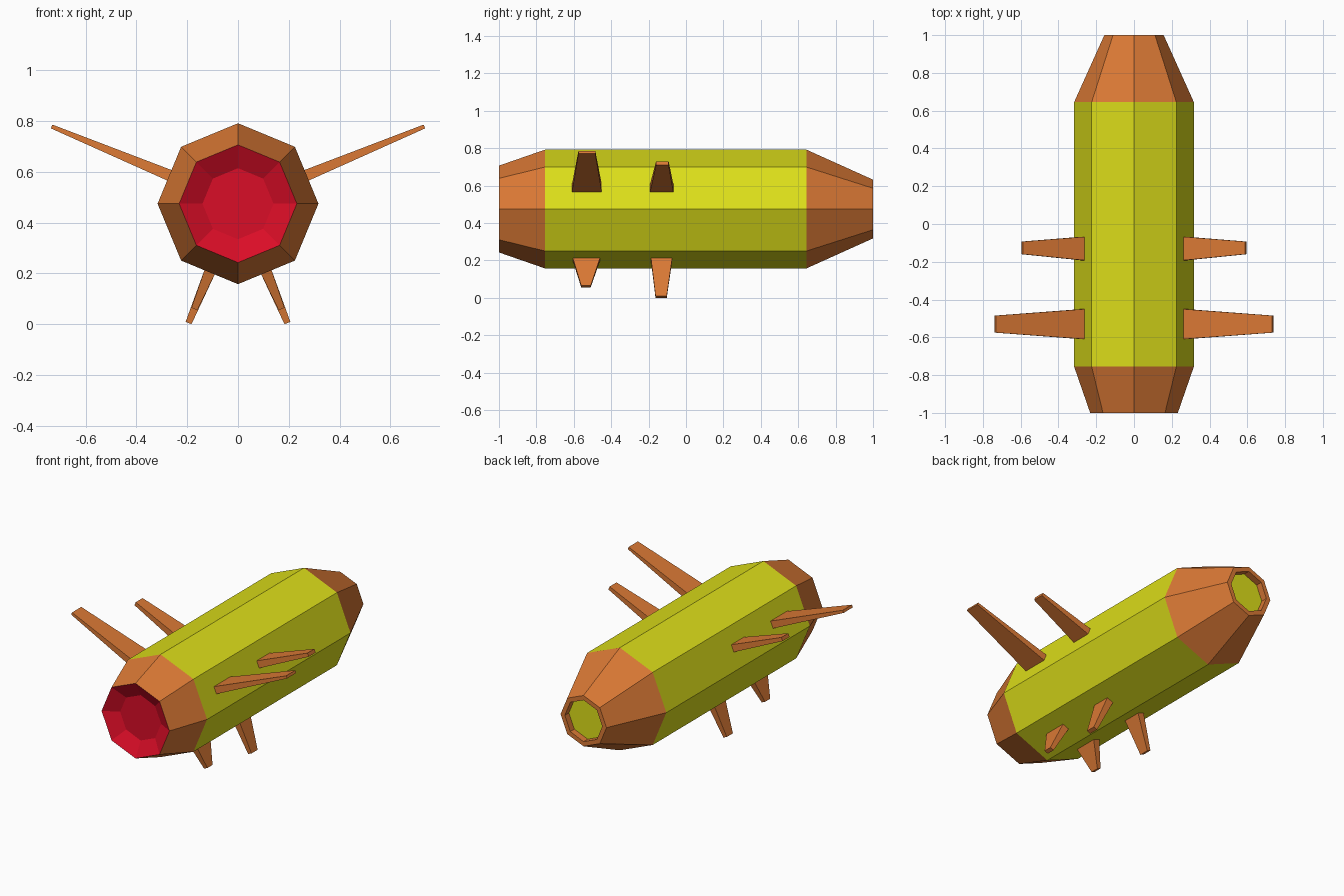
import bpy, bmesh, math
from mathutils import Vector

if "Cube" in bpy.data.objects:
    bpy.data.objects.remove(bpy.data.objects["Cube"])

SIDES, AXIS_Z, APOTHEM = 8, 0.475, 0.293


def material(name, rgb):
    m = bpy.data.materials.new(name)
    m.diffuse_color = (*rgb, 1)
    m.use_nodes = True
    m.node_tree.nodes["Principled BSDF"].inputs["Base Color"].default_value = m.diffuse_color
    return m


YELLOW = material("yellow", (0.72, 0.73, 0.01))
ORANGE = material("orange", (0.70, 0.19, 0.035))
RED = material("red", (0.70, 0.004, 0.02))


def finish(name, bm, mat):
    mesh = bpy.data.meshes.new(name)
    bm.to_mesh(mesh)
    bm.free()
    mesh.materials.append(mat)
    obj = bpy.data.objects.new(name, mesh)
    bpy.context.collection.objects.link(obj)
    return obj


def lathe(name, profile, mat, cap_start=False, cap_end=False):
    """Octagonal shell along y from (radius, y) points."""
    bm = bmesh.new()
    rings = []
    for r, y in profile:
        angles = [2 * math.pi * k / SIDES for k in range(SIDES)]
        rings.append([bm.verts.new((r * math.cos(a), y, AXIS_Z + r * math.sin(a)))
                      for a in angles])
    for a, b in zip(rings, rings[1:]):
        for k in range(SIDES):
            n = (k + 1) % SIDES
            bm.faces.new((a[k], b[k], b[n], a[n]))
    if cap_start:
        bm.faces.new(rings[0])
    if cap_end:
        bm.faces.new(rings[-1][::-1])
    return finish(name, bm, mat)


def fin_pair(name, angle, tip_r, y_root, y_tip, thick_root, thick_tip):
    """Tapered slab standing square on a hull face, mirrored across x."""
    a = math.radians(angle)
    out = Vector((math.cos(a), 0, math.sin(a)))
    side = Vector((-math.sin(a), 0, math.cos(a)))
    bm = bmesh.new()
    bmesh.ops.create_cube(bm, size=2)
    for v in bm.verts:
        tip = v.co.x > 0
        r = tip_r if tip else APOTHEM - 0.008
        y = (y_tip if tip else y_root)[v.co.y > 0]
        t = (thick_tip if tip else thick_root) / 2 * v.co.z
        v.co = out * r + side * t + Vector((0, y, AXIS_Z))
    bmesh.ops.recalc_face_normals(bm, faces=bm.faces)
    obj = finish(name, bm, ORANGE)
    obj.modifiers.new("mirror", "MIRROR").use_axis[0] = True


# Hull with tapered end sections
lathe("hull", [(0.317, -0.755), (0.317, 0.645)], YELLOW)
lathe("front_collar", [(0.232, -1.0), (0.317, -0.755)], ORANGE)
lathe("rear_cone", [(0.317, 0.645), (0.157, 1.0), (0.128, 1.0), (0.128, 0.96)], ORANGE)

# Recessed dish at the front, sunken disc at the rear
lathe("front_dish", [(0.14, -0.95), (0.232, -1.0)], RED, cap_start=True)
lathe("rear_disc", [(0.128, 0.96)], YELLOW, cap_end=True)

# Upper wings and lower legs, perpendicular to the hull faces
fin_pair("long_wings", 22.5, 0.795, (-0.61, -0.45), (-0.575, -0.485), 0.045, 0.016)
fin_pair("short_wings", 22.5, 0.64, (-0.193, -0.067), (-0.16, -0.093), 0.045, 0.022)
fin_pair("front_legs", -67.5, 0.449, (-0.607, -0.458), (-0.56, -0.51), 0.045, 0.025)
fin_pair("rear_legs", -67.5, 0.509, (-0.188, -0.073), (-0.163, -0.103), 0.045, 0.025)
